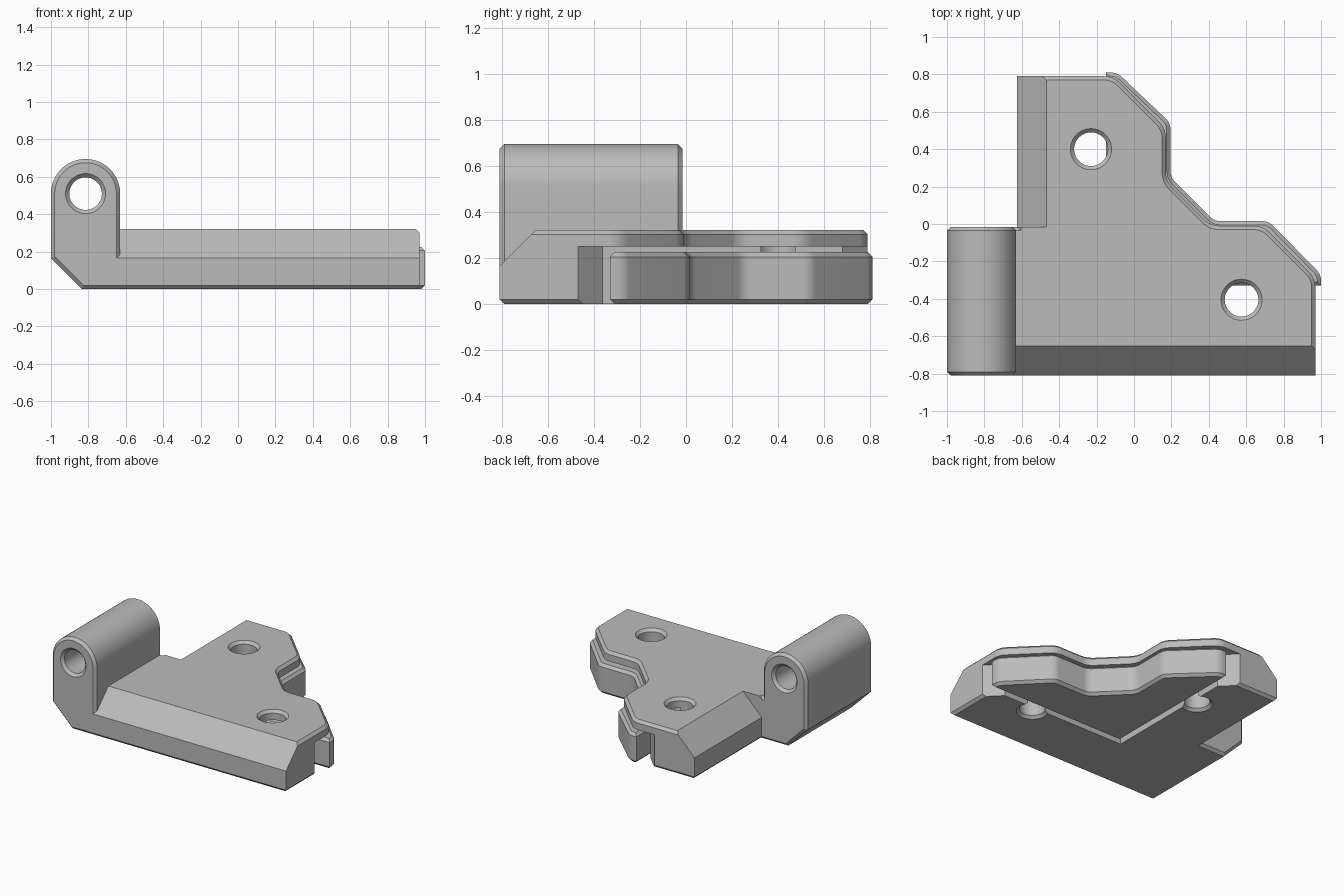
import bpy, bmesh, math
from mathutils import Vector

if "Cube" in bpy.data.objects:
    bpy.data.objects.remove(bpy.data.objects["Cube"], do_unlink=True)

grey = bpy.data.materials.new("light_grey")
grey.use_nodes = True
GREY = (0.5, 0.5, 0.5, 1)
grey.diffuse_color = GREY
grey.node_tree.nodes["Principled BSDF"].inputs["Base Color"].default_value = GREY


def loft(name, sections, axis="Z"):
    """Skin a stack of (outline, height) sections along an axis."""
    bm = bmesh.new()
    place = {"Z": lambda p, h: (p[0], p[1], h),
             "Y": lambda p, h: (p[0], h, p[1]),
             "X": lambda p, h: (h, p[0], p[1])}[axis]
    rings = [[bm.verts.new(place(p, h)) for p in pts] for pts, h in sections]
    for a, b in zip(rings, rings[1:]):
        n = len(a)
        for i in range(n):
            j = (i + 1) % n
            bm.faces.new((a[i], a[j], b[j], b[i]))
    bm.faces.new(rings[0])
    bm.faces.new(rings[-1])
    bmesh.ops.recalc_face_normals(bm, faces=bm.faces)
    mesh = bpy.data.meshes.new(name)
    bm.to_mesh(mesh)
    bm.free()
    mesh.materials.append(grey)
    obj = bpy.data.objects.new(name, mesh)
    bpy.context.collection.objects.link(obj)
    return obj


def inset(pts, d):
    """Mitred inset of a counter-clockwise outline."""
    out = []
    for i, p in enumerate(pts):
        e1 = (Vector(p) - Vector(pts[i - 1])).normalized()
        e2 = (Vector(pts[(i + 1) % len(pts)]) - Vector(p)).normalized()
        n1, n2 = Vector((-e1.y, e1.x)), Vector((-e2.y, e2.x))
        out.append(Vector(p) + (n1 + n2) * d / (1 + n1.dot(n2)))
    return out


def rounded(corners, cut=0.05, steps=8):
    """Replace each corner of an open path with a small curve."""
    pts = [Vector(corners[0])]
    for a, p, b in zip(corners, corners[1:], corners[2:]):
        a, p, b = Vector(a), Vector(p), Vector(b)
        s, e = p + (a - p).normalized() * cut, p + (b - p).normalized() * cut
        for k in range(steps + 1):
            t = k / steps
            pts.append(s * (1 - t) ** 2 + p * 2 * t * (1 - t) + e * t * t)
    return pts + [Vector(corners[-1])]


def chamfered(name, pts, low, high, c=0.02, axis="Z"):
    small = inset(pts, c)
    return loft(name, [(small, low), (pts, low + c), (pts, high - c), (small, high)], axis)


def circle(x, y, r, n=48):
    return [(x + r * math.cos(math.tau * i / n), y + r * math.sin(math.tau * i / n))
            for i in range(n)]


def hole(x, y, r, low, high, axis="Z", c=0.02):
    """Bore cutter with countersunk ends."""
    e = 0.02
    levels = [(low - e, r + c + e), (low + c, r), (high - c, r), (high + e, r + c + e)]
    return loft("bore_cutter", [(circle(x, y, q), h) for h, q in levels], axis)


def combine(obj, other, operation):
    mod = obj.modifiers.new("combine", "BOOLEAN")
    mod.operation, mod.solver, mod.object = operation, "EXACT", other
    bpy.context.view_layer.objects.active = obj
    bpy.ops.object.modifier_apply(modifier=mod.name)
    bpy.data.objects.remove(other, do_unlink=True)


FRONT, STEP, LEFT, TOP = -0.81, -0.015, -0.625, 0.322

# Main body: stepped outline with chamfered rims
edge = rounded([(0.97, FRONT), (0.97, -0.29), (0.69, -0.01), (0.41, -0.01),
                (0.17, 0.23), (0.17, 0.51), (-0.11, 0.79), (LEFT, 0.79)])
body = chamfered("bracket_body", edge + [Vector((LEFT, STEP)), Vector((-0.72, STEP)),
                                         Vector((-0.72, FRONT))], 0, TOP)

# Large slopes on the front and left
for axis, start, direction, span in (("X", FRONT, 1, (-1, 1.2)), ("Y", LEFT, 1, (STEP, 1))):
    wedge = [(start - 0.1, 0.065), (start + 0.26, 0.425), (start - 0.1, 0.425)]
    combine(body, loft("slope_cutter", [(wedge, span[0]), (wedge, span[1])], axis), "DIFFERENCE")

# Pocket under the top skin with flared mouths
pocket = [(-0.18, -0.36), (0.86, -0.36), (1.1, -0.6), (1.1, 0.92), (-0.42, 0.92), (-0.18, 0.68)]
combine(body, loft("pocket_cutter", [(pocket, -0.1), (pocket, 0.25)]), "DIFFERENCE")

# Hinge knuckle along the left edge
HX, HZ, HR = -0.815, 0.51, 0.185
arch = [(HX + HR * math.cos(math.pi * i / 32), HZ + HR * math.sin(math.pi * i / 32))
        for i in range(33)]
knuckle = arch + [(HX - HR, 0.165), (-0.835, 0), (HX + HR, 0)]
combine(body, chamfered("knuckle", knuckle, FRONT, STEP, axis="Y"), "UNION")

# Pin bore and two screw holes
combine(body, hole(HX, HZ, 0.087, FRONT, STEP, "Y"), "DIFFERENCE")
for x, y in ((-0.23, 0.4), (0.575, -0.405)):
    combine(body, hole(x, y, 0.09, 0, TOP), "DIFFERENCE")

# Loose clamp plate sitting in the pocket
rim = rounded([(1, -0.33), (1, -0.27), (0.72, 0.015), (0.43, 0.015),
               (0.195, 0.25), (0.195, 0.54), (-0.09, 0.81), (-0.15, 0.81)], cut=0.035)
plate = chamfered("clamp_plate", rim + [Vector((-0.15, -0.33))], 0, 0.225)

# Smooth curved walls, keep the chamfer edges crisp
for obj in (body, plate):
    bpy.ops.object.select_all(action="DESELECT")
    obj.select_set(True)
    bpy.context.view_layer.objects.active = obj
    bpy.ops.object.shade_smooth_by_angle(angle=math.radians(25))
